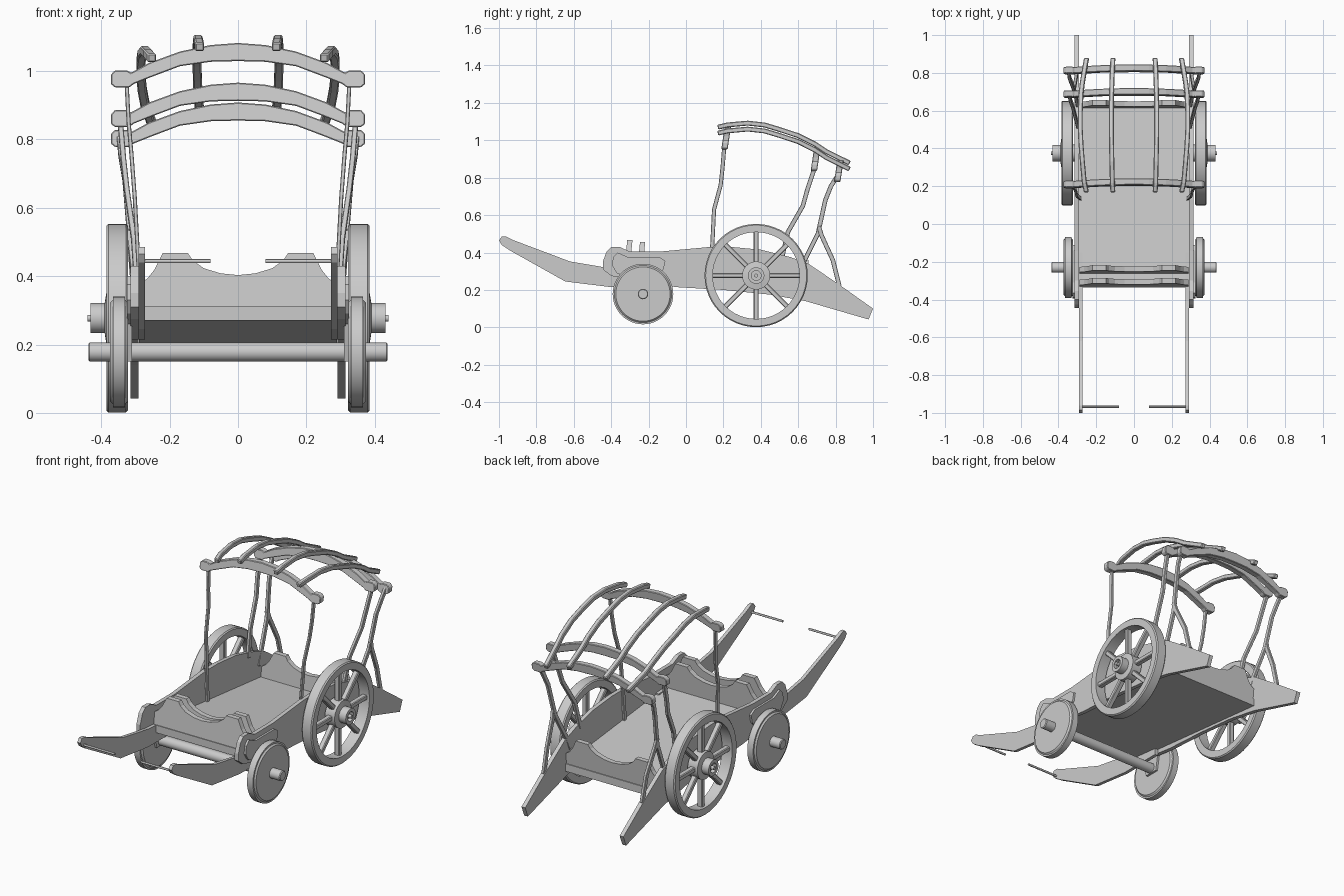
import bpy, bmesh, math
from mathutils import Vector, Matrix

if "Cube" in bpy.data.objects:
    bpy.data.objects.remove(bpy.data.objects["Cube"])


def finish(name, bm, mirror=True, bevel=0.0, smooth=False):
    bmesh.ops.recalc_face_normals(bm, faces=bm.faces)
    me = bpy.data.meshes.new(name)
    bm.to_mesh(me)
    bm.free()
    ob = bpy.data.objects.new(name, me)
    bpy.context.collection.objects.link(ob)
    if smooth:
        bpy.ops.object.select_all(action='DESELECT')
        ob.select_set(True)
        bpy.context.view_layer.objects.active = ob
        bpy.ops.object.shade_smooth_by_angle(angle=math.radians(30))
    if bevel:
        m = ob.modifiers.new("bevel", 'BEVEL')
        m.width, m.segments = bevel, 1
    if mirror:
        ob.modifiers.new("mirror", 'MIRROR')
    return ob


def prism(name, pts, a, b, axis='X', lean=0.0, **kw):
    """Extrude a (y,z) outline along x, or an (x,z) outline along y."""
    bm = bmesh.new()
    z0 = pts[0][1]
    rings = []
    for d in (a, b):
        rings.append([bm.verts.new((d, u, z) if axis == 'X' else
                                   (u, d + lean * (z - z0), z)) for u, z in pts])
    bm.faces.new(rings[0])
    bm.faces.new(rings[1])
    n = len(pts)
    for i in range(n):
        j = (i + 1) % n
        bm.faces.new((rings[0][i], rings[0][j], rings[1][j], rings[1][i]))
    return finish(name, bm, **kw)


def strip(name, path, tx, w, bevel=0.004):
    """Rectangular bar following a path; tx = half width in x, w = half depth."""
    bm = bmesh.new()
    P = [Vector(p) for p in path]
    rings = []
    for i, p in enumerate(P):
        t = P[min(i + 1, len(P) - 1)] - P[max(i - 1, 0)]
        n = Vector((0, -t.z, t.y)).normalized() * w
        x = Vector((tx, 0, 0))
        rings.append([bm.verts.new(v) for v in (p - x - n, p + x - n, p + x + n, p - x + n)])
    for r, s in zip(rings, rings[1:]):
        for k in range(4):
            bm.faces.new((r[k], r[(k + 1) % 4], s[(k + 1) % 4], s[k]))
    bm.faces.new(rings[0])
    bm.faces.new(rings[-1])
    return finish(name, bm, bevel=bevel)


def lathe(name, prof, cy, cz, seg=48, **kw):
    """Revolve a closed (x, radius) profile around an axle along x."""
    bm = bmesh.new()
    rings = []
    for i in range(seg):
        a = 2 * math.pi * i / seg
        rings.append([bm.verts.new((x, cy + r * math.cos(a), cz + r * math.sin(a)))
                      for x, r in prof])
    n = len(prof)
    for i in range(seg):
        r, s = rings[i], rings[(i + 1) % seg]
        for k in range(n):
            bm.faces.new((r[k], r[(k + 1) % n], s[(k + 1) % n], s[k]))
    bmesh.ops.remove_doubles(bm, verts=bm.verts, dist=1e-5)
    return finish(name, bm, smooth=True, **kw)


def sym(half):
    """Complete a left-to-centre outline by reflection."""
    return half + [(-x, z) for x, z in reversed(half) if x != 0]


# Side panels with long tails, and the front shafts
prism("side_panel", [
    (-.445, .35), (-.425, .405), (-.40, .43), (-.355, .43), (-.30, .405), (-.14, .405),
    (.13, .43), (.24, .43), (.40, .415), (.56, .375), (.655, .34), (.81, .235), (1, .10),
    (.976, .042), (.64, .14), (.45, .175), (.2, .20), (-.05, .215), (-.2, .235),
    (-.40, .275), (-.445, .31)], .291, .314)
prism("shaft", [
    (-1, .465), (-.985, .485), (-.96, .485), (-.92, .465), (-.62, .352), (-.40, .315),
    (-.15, .30), (-.15, .215), (-.40, .215), (-.645, .245), (-.94, .41), (-.985, .44)],
    .272, .291)
prism("axle_bracket", [
    (-.395, .33), (-.39, .375), (-.365, .40), (-.31, .375), (-.14, .375), (-.11, .355),
    (-.12, .31), (-.17, .26), (-.19, .15), (-.27, .15), (-.30, .26), (-.37, .29)], .31, .325)

# Sloping floor
prism("floor", [(-.335, .27), (-.335, .312), (.645, .21), (.645, .168)], -.29, .29, mirror=False)


# Scalloped end boards
def board(name, y, base, t=.028):
    half = [(-.288, 0), (-.288, .07), (-.265, .085), (-.245, .11), (-.23, .14), (-.22, .16),
            (-.147, .16), (-.132, .138), (-.10, .115), (-.05, .10), (0, .095)]
    prism(name, [(x, z + base) for x, z in sym(half)], y, y + t, axis='Y',
          lean=.1, mirror=False)


board("front_board", -.33, .308)
board("front_inner_board", -.262, .297)
board("tailgate", .612, .20)

# Spoked rear wheels
Y, Z = .375, .277
lathe("rear_wheel_rim", [(.322, .232), (.322, .27), (.328, .276), (.379, .276),
                         (.385, .27), (.385, .232)], Y, Z)
lathe("rear_wheel_hub", [(.30, 0), (.30, .045), (.325, .045), (.325, .075), (.385, .075),
                         (.39, .044), (.432, .044), (.432, .026), (.41, .026), (.41, .01),
                         (.44, .01), (.44, 0)], Y, Z, seg=32)
bm = bmesh.new()
for i in range(8):
    m = (Matrix.Translation((.355, Y, Z)) @ Matrix.Rotation(i * math.pi / 4, 4, 'X')
         @ Matrix.Translation((0, 0, .153)) @ Matrix.Diagonal((.03, .026, .175, 1)))
    bmesh.ops.create_cube(bm, size=1, matrix=m)
finish("rear_wheel_spokes", bm, bevel=.004)

# Solid front wheels and their axle
lathe("front_wheel", [(.322, 0), (.322, .145), (.33, .153), (.33, .162), (.366, .162),
                      (.366, .153), (.374, .145), (.374, 0)], -.23, .178)
lathe("front_axle", [(-.438, 0), (-.438, .024), (-.434, .028), (.434, .028), (.438, .024),
                     (.438, 0)], -.23, .178, seg=24, mirror=False)
lathe("handle_bar", [(.08, 0), (.08, .006), (.28, .006), (.28, 0)], -.968, .444, seg=12)

# Roof posts and braces
strip("front_post", [(.282, .135, .25), (.291, .14, .43), (.302, .15, .63), (.312, .185, .76),
                     (.32, .195, .85), (.326, .205, .97)], .006, .011, .002)
strip("rear_post", [(.295, .51, .36), (.305, .545, .51), (.325, .625, .65), (.335, .65, .74),
                    (.345, .69, .86)], .008, .012, .002)
strip("rear_outer_post", [(.295, .60, .28), (.30, .635, .36), (.315, .705, .50),
                          (.33, .745, .68), (.342, .775, .755), (.347, .81, .81)],
      .008, .012, .002)
strip("rear_brace", [(.303, .82, .22), (.305, .785, .36), (.315, .725, .49), (.32, .71, .54)],
      .008, .012, .002)


# Arched roof crossbars with chamfered end blocks
def crossbar(name, y, z):
    top = [(-.372, .01), (-.372, .037), (-.36, .05), (-.325, .05), (-.313, .043), (-.26, .072),
           (-.17, .105), (-.08, .124), (0, .13)]
    low = [(0, .077), (-.08, .075), (-.17, .062), (-.26, .028), (-.305, .01), (-.318, 0),
           (-.36, 0)]
    pts = top + [(-x, h) for x, h in reversed(top[:-1])] + \
        [(-x, h) for x, h in reversed(low)] + low[1:]
    prism(name, [(x, z + h) for x, h in pts], y - .017, y + .017, axis='Y',
          lean=.15, mirror=False, bevel=.003)


crossbar("roof_bar_front", .207, .952)
crossbar("roof_bar_middle", .685, .836)
crossbar("roof_bar_rear", .81, .778)

# Curved roof slats running front to back
arc = [(.17, 1.07), (.22, 1.082), (.33, 1.092), (.42, 1.082), (.50, 1.058), (.60, 1.025),
       (.69, .98), (.75, .94), (.81, .91), (.875, .878)]
strip("roof_slat_inner", [(.112 + .008 * math.sin(i * .35), y, z)
                          for i, (y, z) in enumerate(arc)], .013, .013)
strip("roof_slat_outer", [(.252 + .033 * math.sin(i * .35), y, z - .032)
                          for i, (y, z) in enumerate(arc)], .013, .013)
